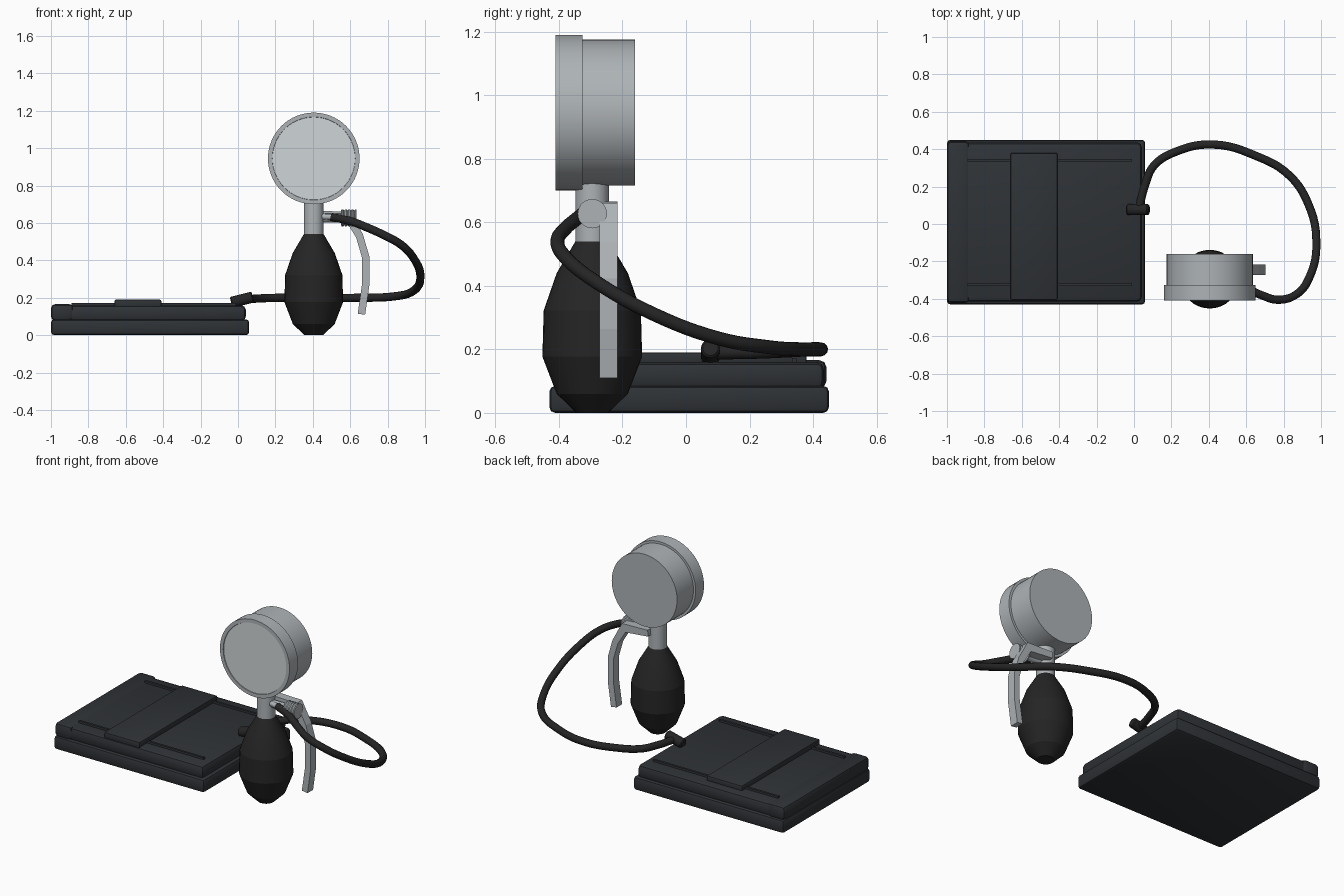
import bpy, bmesh, math
from mathutils import Vector

if "Cube" in bpy.data.objects:
    bpy.data.objects.remove(bpy.data.objects["Cube"])


def material(name, rgb):
    m = bpy.data.materials.new(name)
    m.diffuse_color = (*rgb, 1)
    m.use_nodes = True
    m.node_tree.nodes["Principled BSDF"].inputs["Base Color"].default_value = m.diffuse_color
    return m


FABRIC = material("dark_fabric", (0.028, 0.032, 0.037))
RUBBER = material("black_rubber", (0.018, 0.018, 0.019))
METAL = material("metal", (0.42, 0.45, 0.47))
GLASS = material("glass", (0.62, 0.66, 0.68))


def finish(bm, name, mat, angle=None):
    bmesh.ops.recalc_face_normals(bm, faces=bm.faces)
    me = bpy.data.meshes.new(name)
    bm.to_mesh(me)
    bm.free()
    ob = bpy.data.objects.new(name, me)
    bpy.context.collection.objects.link(ob)
    me.materials.append(mat)
    if angle:
        bpy.ops.object.select_all(action='DESELECT')
        ob.select_set(True)
        bpy.context.view_layer.objects.active = ob
        bpy.ops.object.shade_smooth_by_angle(angle=math.radians(angle))
    return ob


def box(name, lo, hi, bevel, mat):
    lo, hi = Vector(lo), Vector(hi)
    bm = bmesh.new()
    bmesh.ops.create_cube(bm, size=1)
    for v in bm.verts:
        v.co = (lo + hi) / 2 + v.co * (hi - lo)
    if bevel:
        bmesh.ops.bevel(bm, geom=bm.edges[:], offset=bevel, segments=2,
                        profile=0.5, affect='EDGES')
    return finish(bm, name, mat, 35)


def lathe(name, profile, origin, axis, mat, sides=40, angle=15):
    """Closed solid of (radius, height) pairs turned round an axis."""
    turn = Vector((0, 0, 1)).rotation_difference(Vector(axis))
    bm = bmesh.new()
    rings = []
    for r, h in profile:
        rings.append([bm.verts.new(Vector(origin) + turn @ Vector((
            r * math.cos(2 * math.pi * i / sides),
            r * math.sin(2 * math.pi * i / sides), h))) for i in range(sides)])
    for a, b in zip(rings, rings[1:]):
        for i in range(sides):
            j = (i + 1) % sides
            bm.faces.new((a[i], a[j], b[j], b[i]))
    bm.faces.new(rings[0])
    bm.faces.new(rings[-1])
    return finish(bm, name, mat, angle)


# Folded cuff: two layers, spine, strap and raised seams
box("cuff_lower", (-1, -0.43, 0), (0.06, 0.45, 0.085), 0.018, FABRIC)
box("cuff_upper", (-0.95, -0.415, 0.075), (0.042, 0.435, 0.16), 0.025, FABRIC)
box("cuff_spine", (-1, -0.422, 0.078), (-0.88, 0.442, 0.166), 0.022, FABRIC)
box("cuff_strap", (-0.66, -0.405, 0.15), (-0.41, 0.38, 0.19), 0.007, FABRIC)
for side, y in (("front", -0.325), ("back", 0.34)):
    box("cuff_seam_" + side, (-0.89, y - 0.007, 0.15), (-0.01, y + 0.007, 0.173), 0, FABRIC)

# Squeeze bulb and neck
X, Y = 0.405, -0.295
lathe("squeeze_bulb", [(0.05, 0), (0.112, 0.06), (0.157, 0.177), (0.153, 0.322),
                       (0.112, 0.44), (0.05, 0.545)], (X, Y, 0), (0, 0, 1), RUBBER, 32)
lathe("neck", [(0.053, 0.535), (0.053, 0.73)], (X, Y, 0), (0, 0, 1), METAL, 32)

# Pressure gauge: drum, wider rim and glass
Z = 0.945
lathe("gauge_drum", [(0.23, 0), (0.23, 0.175)], (X, -0.16, Z), (0, -1, 0), METAL, 64)
lathe("gauge_rim", [(0.245, 0), (0.245, 0.085), (0.222, 0.085), (0.22, 0.078)],
      (X, -0.325, Z), (0, -1, 0), METAL, 64)
lathe("gauge_glass", [(0.221, 0), (0.221, 0.004)], (X, -0.402, Z), (0, -1, 0), GLASS, 64)

# Ribbed valve knob on its stem, and the hose nipple
ribs = []
for i in range(5):
    ribs += [(0.039, i * 0.018), (0.046, i * 0.018 + 0.005), (0.046, i * 0.018 + 0.012)]
lathe("valve_knob", ribs, (0.55, Y, 0.627), (1, 0, 0), METAL, 28)
lathe("valve_stem", [(0.024, 0), (0.024, 0.13)], (0.43, Y, 0.627), (1, 0, 0), METAL, 20, 30)
lathe("hose_nipple", [(0.016, 0), (0.016, 0.11)], (0.43, -0.305, 0.635),
      (0.97, -0.2, -0.04), METAL, 16, 30)

# Bent flat lever
mid = [Vector(p) for p in ((0.42, 0.645), (0.59, 0.635), (0.65, 0.53),
                           (0.682, 0.42), (0.682, 0.265), (0.66, 0.112))]
bm = bmesh.new()
sections = []
for i, p in enumerate(mid):
    d = (mid[min(i + 1, 5)] - mid[max(i - 1, 0)]).normalized()
    n = Vector((-d.y, d.x)) * (0.028 if i == 1 else 0.02)
    sections.append([bm.verts.new((p.x + s * n.x, y, p.y + s * n.y))
                     for s, y in ((1, -0.272), (1, -0.216), (-1, -0.216), (-1, -0.272))])
for a, b in zip(sections, sections[1:]):
    for i in range(4):
        j = (i + 1) % 4
        bm.faces.new((a[i], a[j], b[j], b[i]))
bm.faces.new(sections[0])
bm.faces.new(sections[-1])
finish(bm, "release_lever", METAL)

# Hose looping from the cuff to the valve
path = [(0.025, 0.08, 0.19), (0.06, 0.21, 0.192), (0.105, 0.31, 0.196), (0.22, 0.385, 0.2),
        (0.42, 0.425, 0.2), (0.65, 0.365, 0.2), (0.83, 0.26, 0.207), (0.935, 0.1, 0.235),
        (0.975, -0.1, 0.31), (0.94, -0.28, 0.41), (0.87, -0.375, 0.485),
        (0.77, -0.405, 0.54), (0.68, -0.38, 0.58), (0.6, -0.345, 0.61), (0.5, -0.318, 0.632)]
cu = bpy.data.curves.new("hose", 'CURVE')
cu.dimensions = '3D'
cu.bevel_depth = 0.022
cu.bevel_resolution = 4
cu.use_fill_caps = True
sp = cu.splines.new('BEZIER')
sp.resolution_u = 6
sp.bezier_points.add(len(path) - 1)
for bp, co in zip(sp.bezier_points, path):
    bp.co = co
    bp.handle_left_type = bp.handle_right_type = 'AUTO'
cu.materials.append(RUBBER)
bpy.context.collection.objects.link(bpy.data.objects.new("hose", cu))

# Tilted hose fitting on the cuff
lathe("cuff_fitting", [(0.024, 0), (0.03, 0.006), (0.03, 0.114), (0.024, 0.12)],
      (-0.037, 0.077, 0.175), (0.96, 0, 0.24), RUBBER, 20, 30)
